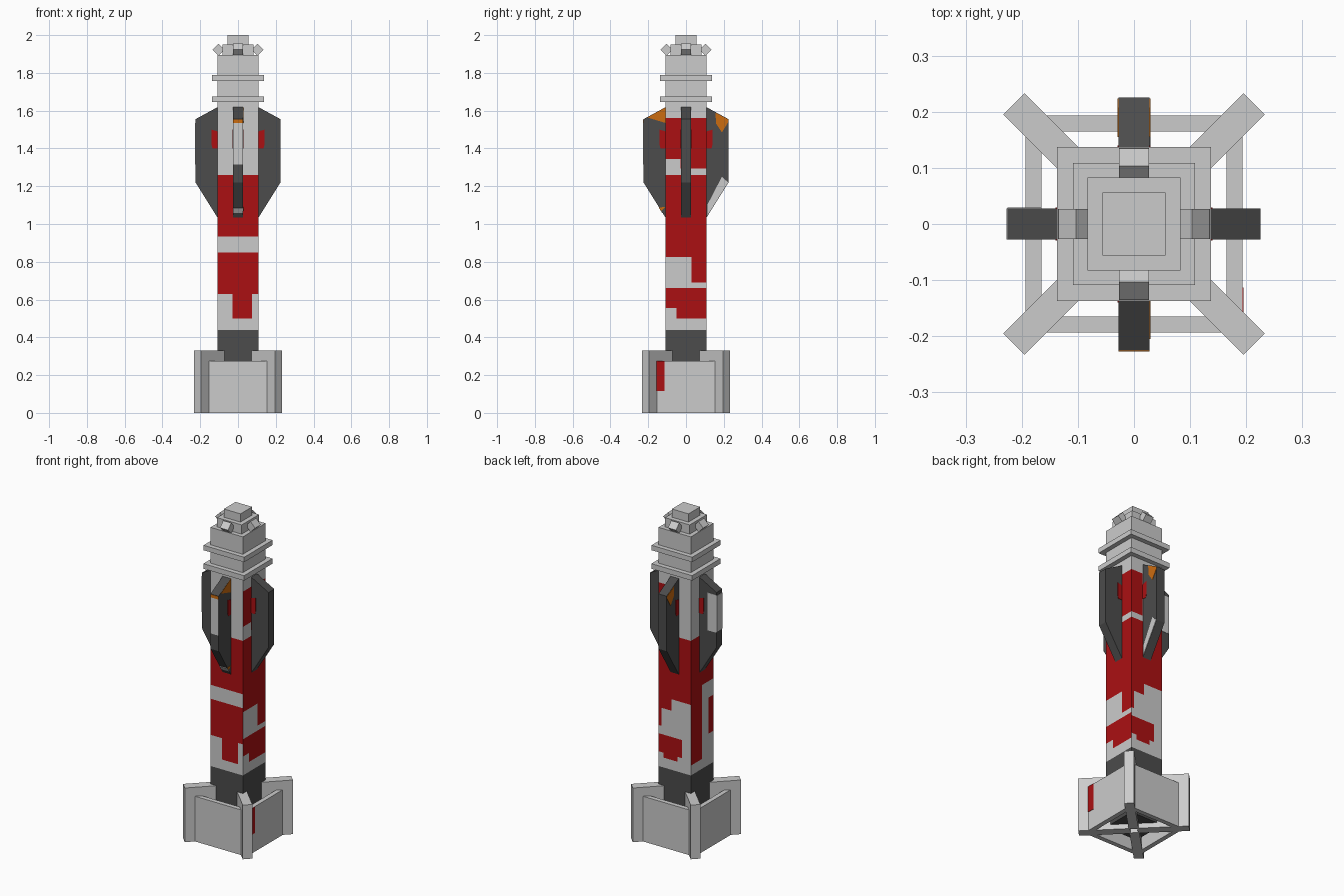
import bpy, bmesh, math
from mathutils import Matrix, Vector

if "Cube" in bpy.data.objects:
    bpy.data.objects.remove(bpy.data.objects["Cube"])

COLOURS = {"light_grey": (.60, .60, .60), "red": (.41, .005, .006),
           "dark_grey": (.072, .072, .072), "orange": (.60, .15, .005)}
MATS = {}
for n, c in COLOURS.items():
    MATS[n] = bpy.data.materials.new(n)
    MATS[n].diffuse_color = (*c, 1)


def finish(name, bm, *mats):
    bmesh.ops.recalc_face_normals(bm, faces=bm.faces)
    me = bpy.data.meshes.new(name)
    bm.to_mesh(me)
    bm.free()
    for m in mats:
        me.materials.append(MATS[m])
    ob = bpy.data.objects.new(name, me)
    bpy.context.collection.objects.link(ob)
    return ob


def box_bm(lo, hi):
    bm = bmesh.new()
    lo, hi = Vector(lo), Vector(hi)
    bmesh.ops.create_cube(bm, size=1, matrix=Matrix.Translation((lo + hi) / 2)
                          @ Matrix.Diagonal((*(hi - lo), 1)))
    return bm


def box(name, lo, hi, mat, angle=0):
    ob = finish(name, box_bm(lo, hi), mat)
    ob.rotation_euler.z = math.radians(angle)
    return ob


def slab(name, pts, y0, y1, mat, angle=0):
    """Extrude a radius/height outline sideways, then turn it about the axis."""
    bm = bmesh.new()
    f = bm.faces.new([bm.verts.new((u, y0, z)) for u, z in pts])
    r = bmesh.ops.extrude_face_region(bm, geom=[f])
    bmesh.ops.translate(bm, vec=(0, y1 - y0, 0),
                        verts=[v for v in r["geom"] if isinstance(v, bmesh.types.BMVert)])
    ob = finish(name, bm, mat)
    ob.rotation_euler.z = math.radians(angle)
    return ob


# Square body, cut along the paint edges; each patch is (u0, u1, z0, z1) in red
B = .109
PAINT = {
    "front": [(-B, B, .935, 1.26), (-B, B, .63, .85), (-.03, .075, .50, .63)],
    "right": [(-B, B, 1.345, 1.56), (-.03, B, 1.295, 1.345), (-B, B, .825, 1.26),
              (.03, B, .69, .825), (-B, B, .555, .66), (-.05, B, .50, .555)],
    "back": [(.03, B, 1.295, 1.56), (-B, B, .87, 1.26), (.02, B, .80, .87),
             (.09, B, .69, .80), (-.05, B, .53, .64), (-.02, .075, .50, .53)],
    "left": [(-B, B, .95, 1.26), (0, B, .50, .95), (-B, -.06, .63, .85)],
}
bm = box_bm((-B, -B, .03), (B, B, 1.894))
cuts = {(2, .44)}
for side, rects in PAINT.items():
    axis = 0 if side in ("front", "back") else 1
    for u0, u1, z0, z1 in rects:
        cuts |= {(axis, u0), (axis, u1), (2, z0), (2, z1)}
for axis, v in sorted(cuts):
    if axis == 2 or abs(v) < B - .001:
        n = Vector((0, 0, 0))
        n[axis] = 1
        bmesh.ops.bisect_plane(bm, geom=bm.verts[:] + bm.edges[:] + bm.faces[:],
                               plane_co=n * v, plane_no=n)
bmesh.ops.recalc_face_normals(bm, faces=bm.faces)
for f in bm.faces:
    c, n = f.calc_center_median(), f.normal
    if abs(n.z) > .5:
        f.material_index = 0 if n.z > 0 else 2
        continue
    if abs(n.y) > .5:
        side, u = ("front" if n.y < 0 else "back"), c.x
    else:
        side, u = ("left" if n.x < 0 else "right"), c.y
    if c.z < .44:
        f.material_index = 2
    elif any(a < u < b and p < c.z < q for a, b, p, q in PAINT[side]):
        f.material_index = 1
finish("body", bm, "light_grey", "red", "dark_grey")

# Nose: two collars, a neck and a cap
for name, w, z0, z1 in (("lower_collar", .137, 1.645, 1.676), ("upper_collar", .137, 1.758, 1.788),
                        ("nose_neck", .083, 1.89, 1.95), ("nose_cap", .056, 1.94, 2.0)):
    box(name, (-w, -w, z0), (w, w, z1), "light_grey")

# Four diamond lugs around the neck
for i in range(4):
    slab(f"nose_lug_{i}", [(.135, 1.923), (.103, 1.955), (.071, 1.923), (.103, 1.891)],
         -.027, .027, "light_grey", i * 90)

# Four upper fins
T, R = .0275, .225
for i, side in enumerate(("right", "back", "left", "front")):
    slab(f"{side}_upper_fin", [(.10, 1.623), (R, 1.555), (R, 1.22), (.10, 1.02)],
         -T, T, "dark_grey", i * 90)
    for s in (-1, 1):
        slab(f"{side}_fin_red_mark", [(.109, 1.40), (.135, 1.40), (.14, 1.42), (.14, 1.50), (.109, 1.49)],
             s * T, s * (T + .002), "red", i * 90)


def fin_mark(name, angle, s, pts, mat):
    slab(name, pts, s * T, s * (T + .002), mat, angle)


# Painted marks on fin sides
fin_mark("front_fin_top_mark", 270, 1, [(.109, 1.618), (.205, 1.564), (.109, 1.535)], "orange")
fin_mark("front_fin_low_mark", 270, 1, [(.111, 1.09), (.145, 1.087), (.13, 1.07)], "orange")
for s in (-1, 1):
    fin_mark("back_fin_top_mark", 90, s, [(.155, 1.59), (.224, 1.553), (.224, 1.54), (.19, 1.485), (.16, 1.53)], "orange")
fin_mark("back_fin_grey_mark", 90, -1, [(.115, 1.105), (.19, 1.25), (.223, 1.22), (.115, 1.047)], "light_grey")
fin_mark("left_fin_grey_mark", 180, -1, [(.165, 1.31), (.165, 1.54), (R, 1.54), (R, 1.31)], "light_grey")

# Painted marks on fin outer edges
for side, a in (("left", 180), ("front", 270)):
    box(f"{side}_fin_edge_panel", (R, -T, 1.315), (R + .002, T, 1.535), "light_grey", a)
box("front_fin_edge_stripe", (R, -T, 1.535), (R + .002, T, 1.553), "orange", 270)
slab("front_fin_foot_mark", [(.125, 1.06), (.140, 1.084), (.1415, 1.0825), (.1265, 1.0585)],
     -T, T, "light_grey", 270)

# Tail: four diagonal fins joined by a box of plates
for i in range(4):
    box(f"tail_fin_{i}", (.02, -.027, 0), (.303, .027, .33), "light_grey", 45 + i * 90)
    box(f"tail_plate_{i}", (.165, -.165, 0), (.193, .165, .275), "light_grey", i * 90)
box("tail_red_mark", (.193, -.157, .115), (.195, -.113, .275), "red")

for m in bpy.data.materials:
    if m.users and not m.is_grease_pencil:
        m.use_nodes = True
        m.node_tree.nodes["Principled BSDF"].inputs["Base Color"].default_value = m.diffuse_color
